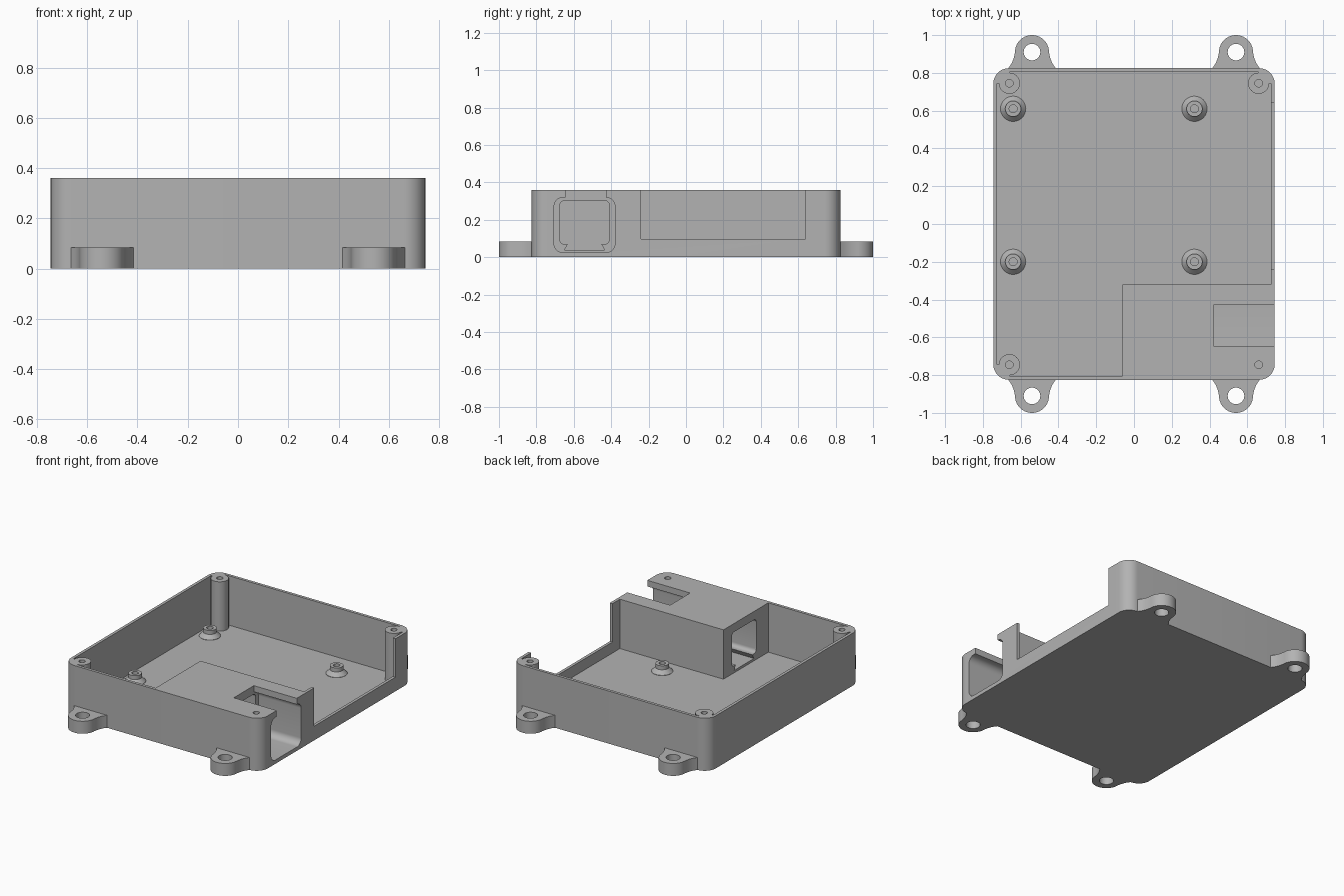
import bpy, bmesh, math

if "Cube" in bpy.data.objects:
    bpy.data.objects.remove(bpy.data.objects["Cube"])

TOP, FLOOR = 0.36, 0.022

grey = bpy.data.materials.new("enclosure grey")
grey.diffuse_color = (0.45, 0.45, 0.45, 1)
grey.use_nodes = True
grey.node_tree.nodes["Principled BSDF"].inputs["Base Color"].default_value = grey.diffuse_color


def finish(name, bm):
    bmesh.ops.recalc_face_normals(bm, faces=bm.faces)
    mesh = bpy.data.meshes.new(name)
    bm.to_mesh(mesh)
    bm.free()
    mesh.materials.append(grey)
    ob = bpy.data.objects.new(name, mesh)
    bpy.context.collection.objects.link(ob)
    return ob


def prism(name, pts, a, b, axis="z"):
    """Extrude a 2D outline from a to b along z (x,y outline) or x (y,z outline)."""
    bm = bmesh.new()
    place = (lambda p, h: (p[0], p[1], h)) if axis == "z" else (lambda p, h: (h, p[0], p[1]))
    lo = [bm.verts.new(place(p, a)) for p in pts]
    hi = [bm.verts.new(place(p, b)) for p in pts]
    bm.faces.new(lo)
    bm.faces.new(hi)
    n = len(pts)
    for i in range(n):
        j = (i + 1) % n
        bm.faces.new((lo[i], lo[j], hi[j], hi[i]))
    return finish(name, bm)


def arc(cx, cy, r, a0, a1, n):
    return [(cx + r * math.cos(math.radians(a0 + (a1 - a0) * i / n)),
             cy + r * math.sin(math.radians(a0 + (a1 - a0) * i / n))) for i in range(n + 1)]


def circle(cx, cy, r, n=40):
    return arc(cx, cy, r, 0, 360, n)[:-1]


def rect(x0, x1, y0, y1):
    return [(x0, y0), (x1, y0), (x1, y1), (x0, y1)]


def rounded(x0, x1, y0, y1, r, n=10):
    return (arc(x1 - r, y1 - r, r, 0, 90, n) + arc(x0 + r, y1 - r, r, 90, 180, n)
            + arc(x0 + r, y0 + r, r, 180, 270, n) + arc(x1 - r, y0 + r, r, 270, 360, n))


def cut(target, cutter):
    """Subtract the cutter from the target, then discard the cutter."""
    bpy.context.view_layer.objects.active = target
    mod = target.modifiers.new("cut", "BOOLEAN")
    mod.operation, mod.solver, mod.object = "DIFFERENCE", "EXACT", cutter
    bpy.ops.object.modifier_apply(modifier=mod.name)
    bpy.data.objects.remove(cutter)


def smooth(ob):
    bpy.ops.object.select_all(action="DESELECT")
    ob.select_set(True)
    bpy.context.view_layer.objects.active = ob
    bpy.ops.object.shade_smooth_by_angle(angle=math.radians(30))


posts = [(sx * 0.66, sy * 0.745) for sx in (-1, 1) for sy in (-1, 1)]

# Cavity shape: room inside the walls, less the socket block and corner posts
cavity = prism("cavity", rounded(-0.725, 0.725, -0.805, 0.805, 0.06), FLOOR, 0.5)
cut(cavity, prism("block_space", rect(-0.06, 1, -1, -0.32), -0.2, 0.7))
for x, y in posts:
    if x > 0 and y < 0:
        continue
    cut(cavity, prism("post_space", circle(x, y, 0.056), -0.2, 0.7))
    sx, sy = math.copysign(1, x), math.copysign(1, y)
    cut(cavity, prism("corner_space", rect(*sorted((x, sx)), *sorted((y, sy))), -0.2, 0.7))

# Main tray
tray = prism("tray", rounded(-0.745, 0.745, -0.825, 0.825, 0.083), 0, TOP)
cut(tray, cavity)

# Screw holes in the corner posts
for x, y in posts:
    cut(tray, prism("screw_hole", circle(x, y, 0.02, 24), 0.12, 0.5))

# Wide opening in the right wall
cut(tray, prism("side_opening", rect(0.65, 1, -0.24, 0.64), 0.097, 0.5))

# Socket: wide front pocket, top slot, and a narrower tunnel with a flared groove
cut(tray, prism("pocket", rounded(-0.705, -0.38, 0.026, 0.318, 0.045), 0.42, 1, "x"))
cut(tray, prism("top_slot", rect(0.42, 1, -0.645, -0.428), 0.2, 0.5))
tunnel = (arc(-0.435, 0.277, 0.025, 0, 90, 6) + arc(-0.65, 0.277, 0.025, 90, 180, 6)
          + arc(-0.65, 0.095, 0.025, 180, 270, 6)
          + [(-0.632, 0.07), (-0.65, 0.038), (-0.435, 0.038), (-0.453, 0.07)]
          + arc(-0.435, 0.095, 0.025, 270, 360, 6))
cut(tray, prism("tunnel", tunnel, -0.2, 0.5, "x"))
smooth(tray)

# Mounting ears with flared roots
for sx in (-1, 1):
    for sy in (-1, 1):
        half = arc(0.145, 0.855, 0.06, 210, 170, 6)
        right = [(0.125, 0.812), (0.125, 0.825), (0.108, 0.85), (0.096, 0.88)]
        outline = right + arc(0, 0.91, 0.09, 0, 180, 28) + [(-x, y) for x, y in reversed(right)]
        ear = prism("mounting_ear", [(sx * 0.54 + x, sy * y) for x, y in outline], 0, 0.085)
        cut(ear, prism("ear_hole", circle(sx * 0.54, sy * 0.91, 0.044), -0.1, 0.2))
        smooth(ear)

# Board standoffs: conical foot, short neck and a blind screw hole
profile = [(0.067, FLOOR - 0.004), (0.067, FLOOR + 0.002), (0.042, FLOOR + 0.028),
           (0.042, FLOOR + 0.055), (0.021, FLOOR + 0.055), (0.021, FLOOR + 0.004)]
for cx in (-0.64, 0.32):
    for cy in (-0.2, 0.61):
        bm = bmesh.new()
        rings = [[bm.verts.new((x, y, z)) for x, y in circle(cx, cy, r, 32)] for r, z in profile]
        for a, b in zip(rings, rings[1:]):
            for i in range(32):
                j = (i + 1) % 32
                bm.faces.new((a[i], a[j], b[j], b[i]))
        bm.faces.new(rings[0])
        bm.faces.new(rings[-1])
        smooth(finish("standoff", bm))
